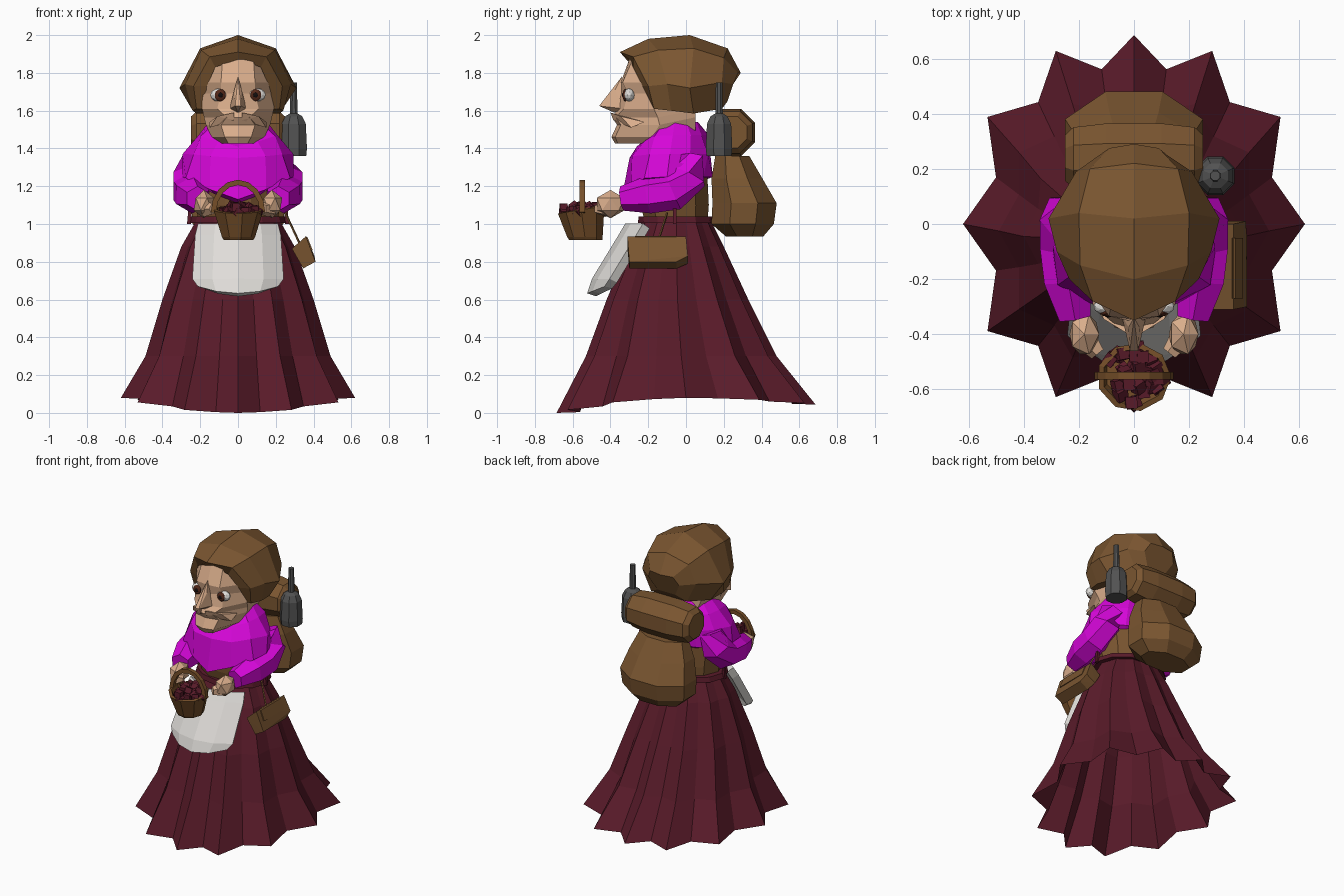
import bpy, bmesh, math, random
from mathutils import Vector, Matrix

if "Cube" in bpy.data.objects:
    bpy.data.objects.remove(bpy.data.objects["Cube"])
random.seed(4)


def material(name, r, g, b):
    m = bpy.data.materials.new(name)
    m.diffuse_color = (r, g, b, 1)
    m.use_nodes = True
    m.node_tree.nodes["Principled BSDF"].inputs["Base Color"].default_value = m.diffuse_color
    return m


MAROON = material("maroon_cloth", 0.102, 0.011, 0.023)
BROWN = material("brown", 0.195, 0.092, 0.030)
BASKET = material("wicker", 0.180, 0.078, 0.022)
MAGENTA = material("magenta_cloth", 0.68, 0.002, 0.70)
SKIN = material("skin", 0.70, 0.42, 0.26)
WHITE = material("off_white", 0.74, 0.72, 0.69)
GREY = material("dark_iron", 0.085, 0.085, 0.085)
IRIS = material("iris_brown", 0.09, 0.022, 0.01)
PUPIL = material("pupil_black", 0.006, 0.004, 0.004)


def finish(name, bm, mat):
    bmesh.ops.recalc_face_normals(bm, faces=bm.faces)
    me = bpy.data.meshes.new(name)
    bm.to_mesh(me)
    bm.free()
    me.materials.append(mat)
    ob = bpy.data.objects.new(name, me)
    bpy.context.collection.objects.link(ob)
    return ob


def loft(name, rings, mat, caps=(True, True), closed=True):
    """Skin a list of equal-length point rings."""
    bm = bmesh.new()
    vs = [[bm.verts.new(p) for p in r] for r in rings]
    n = len(rings[0])
    for a, b in zip(vs, vs[1:]):
        for i in range(n if closed else n - 1):
            j = (i + 1) % n
            bm.faces.new((a[i], a[j], b[j], b[i]))
    if caps[0]:
        bm.faces.new(vs[0])
    if caps[1]:
        bm.faces.new(vs[-1])
    return finish(name, bm, mat)


def stack(name, rows, n, mat, off=0.0, caps=(True, True), cx=0.0, mod=None, skew=0.0):
    """Stack of horizontal elliptical rings given as (z, centre y, rx, ry)."""
    rings = []
    for k, (z, cy, rx, ry) in enumerate(rows):
        ring = []
        for i in range(n):
            a = 2 * math.pi * (i + off) / n
            a += skew * math.sin(2 * a)
            s, dz = mod(k, i, a) if mod else (1, 0)
            if off:
                s /= math.cos(math.pi / n)
            ring.append((cx + rx * s * math.cos(a), cy + ry * s * math.sin(a), z + dz))
        rings.append(ring)
    return loft(name, rings, mat, caps)


def tube(name, pts, radii, n, mat):
    """Faceted tube along a path, with a radius per point."""
    pts = [Vector(p) for p in pts]
    rings = []
    for i, p in enumerate(pts):
        t = pts[min(i + 1, len(pts) - 1)] - pts[max(i - 1, 0)]
        q = t.to_track_quat('Z', 'Y')
        rings.append([p + q @ Vector((radii[i] * math.cos(2 * math.pi * (k + .5) / n),
                                      radii[i] * math.sin(2 * math.pi * (k + .5) / n), 0))
                      for k in range(n)])
    return loft(name, rings, mat)


def hull(name, pts, mat):
    bm = bmesh.new()
    for p in pts:
        bm.verts.new(p)
    bmesh.ops.convex_hull(bm, input=bm.verts)
    return finish(name, bm, mat)


def blob(name, loc, scale, mat, sub=1):
    bm = bmesh.new()
    bmesh.ops.create_icosphere(bm, subdivisions=sub, radius=1,
                               matrix=Matrix.Translation(loc) @ Matrix.Diagonal((*scale, 1)))
    return finish(name, bm, mat)


def mirrored(half):
    """Half ring starting on the x = 0 plane -> full ring."""
    return [(-x, y, z) for x, y, z in reversed(half[1:])] + list(half)


# Pleated skirt: 12-pointed star section, open underneath
def pleat(k, i, a):
    valley = (.95, .92, .90, .88, .83)[k]
    s = (valley if i % 2 else 1.0) * (1 + .03 * k / 4 * abs(math.sin(2 * a)))
    sy = math.sin(a)
    dz = (-.08 if sy < 0 else -.035) * sy * sy if k == 4 else 0
    return s, dz


stack("skirt", [(1.02, -.05, .22, .18), (.88, -.05, .30, .25), (.6, -.045, .40, .375),
                (.3, -.025, .49, .505), (.08, .0, .62, .685)], 24, MAROON,
      caps=(True, False), mod=pleat, skew=.07)

# Bodice, belt and hanging belt ends
stack("bodice", [(.99, -.05, .21, .17), (1.1, -.06, .22, .19), (1.3, -.07, .24, .19)], 10, BROWN)
stack("belt", [(1.005, -.05, .26, .205), (1.04, -.05, .25, .20)], 12, MAROON)
for sx in (-1, 1):
    tube("belt_tie", [(sx * .25, -.06, 1.12), (sx * .26, -.06, 1.0)], [.012, .014], 4, MAROON)

# Apron, curved round the skirt front
apron_rows = [(.99, .20, -.30), (.93, .215, -.335), (.70, .23, -.475), (.625, .20, -.50)]
apron = loft("apron", [[(w * u, y + .09 * u * u, z + (.04 * u * u if z < .65 else 0))
                        for u in (-1, -.55, 0, .55, 1)] for z, w, y in apron_rows],
             WHITE, caps=(False, False), closed=False)
solid = apron.modifiers.new("thickness", 'SOLIDIFY')
solid.thickness, solid.offset = .05, 0


# Shawl, with folds and a point dipping down in front
def fold(k, i, a):
    front = max(0, -math.sin(a)) ** 4
    return (.95 if (i + k) % 2 else 1.03), -front * (.10, .06, .02, .12, .11)[k]


stack("shawl", [(1.54, -.06, .15, .13), (1.47, -.07, .22, .185), (1.37, -.085, .285, .225),
                (1.25, -.10, .31, .235), (1.22, -.09, .24, .17)], 12, MAGENTA, mod=fold)

# Sleeves and hands
for sx in (-1, 1):
    tube("sleeve", [(sx * .21, .02, 1.35), (sx * .245, .02, 1.25), (sx * .25, -.07, 1.175),
                    (sx * .24, -.2, 1.155), (sx * .215, -.34, 1.135)],
         [.08, .10, .105, .10, .065], 6, MAGENTA)
    blob("hand", (sx * .18, -.40, 1.105), (.06, .085, .075), SKIN)
    tube("fingers", [(sx * .17, -.42, 1.08), (sx * .13, -.47, 1.08)], [.045, .03], 5, SKIN)

# Head: rows of (z, centre y, cheek x, cheek y, side x, side y)
face_rows = [(1.90, -.29, .08, -.27, .13, -.18), (1.75, -.345, .09, -.335, .18, -.21),
             (1.69, -.355, .09, -.305, .19, -.19), (1.61, -.36, .11, -.33, .19, -.17),
             (1.565, -.392, .06, -.37, .18, -.15), (1.525, -.365, .09, -.345, .17, -.14),
             (1.46, -.395, .07, -.375, .14, -.18), (1.425, -.375, .05, -.36, .10, -.17)]
loft("head", [mirrored([(0, yc, z), (cx, cy, z), (sx, sy, z), (sx * .9, .05, z + .04)])
              for z, yc, cx, cy, sx, sy in face_rows], SKIN)
hull("nose", [(0, -.34, 1.78), (.02, -.375, 1.71), (-.02, -.375, 1.71), (.045, -.33, 1.61),
              (-.045, -.33, 1.61), (.015, -.46, 1.625), (-.015, -.46, 1.625),
              (0, -.38, 1.59)], SKIN)
tube("neck", [(0, -.08, 1.38), (0, -.08, 1.6)], [.12, .12], 8, SKIN)
# Moustache-like folds running from the nose to the jaw
for sx in (-1, 1):
    hull("cheek_fold", [(sx * .02, -.40, 1.59), (sx * .02, -.385, 1.55), (sx * .11, -.345, 1.57),
                        (sx * .15, -.29, 1.51), (sx * .02, -.34, 1.57), (sx * .15, -.22, 1.54)], SKIN)

# Eyes
for sx in (-1, 1):
    blob("eye_white", (sx * .098, -.30, 1.683), (.05, .03, .036), WHITE, 2)
    blob("iris", (sx * .094, -.322, 1.682), (.030, .014, .033), IRIS, 2)
    blob("pupil", (sx * .093, -.331, 1.682), (.014, .008, .015), PUPIL, 2)

# Hair: half arches from the face opening to the back of the head
hair = [
    [(0, -.30, 1.87), (.12, -.28, 1.83), (.165, -.23, 1.73), (.18, -.17, 1.62)],
    [(0, -.35, 1.91), (.15, -.28, 1.885), (.235, -.20, 1.73), (.22, -.17, 1.61)],
    [(0, -.20, 1.98), (.195, -.15, 1.92), (.28, -.10, 1.74), (.24, -.08, 1.60)],
    [(0, .02, 2.0), (.20, .04, 1.93), (.31, .02, 1.72), (.22, .04, 1.585)],
    [(0, .22, 1.93), (.16, .20, 1.88), (.21, .19, 1.75), (.14, .19, 1.61)],
    [(0, .29, 1.80), (.09, .275, 1.80), (.12, .25, 1.74), (.07, .22, 1.65)]]
loft("hair", [mirrored(r) for r in hair], BROWN, caps=(False, True))

# Basket with handle and berries; the rim leans up towards the body
def lean(k, i, a):
    return 1, (.02 * math.sin(a) if k in (2, 3) else 0)


stack("basket", [(.915, -.53, .08, .09), (.93, -.535, .09, .095), (1.075, -.555, .135, .125),
                 (1.08, -.555, .115, .105), (1.03, -.55, .105, .09)], 9, BASKET, mod=lean)
arc = [math.pi * i / 8 for i in range(9)]
tube("basket_handle", [(.13 * math.cos(a), -.55, 1.06 + .16 * math.sin(a)) for a in arc],
     [.02] * 9, 4, BASKET)
for i in range(30):
    a, r = random.uniform(0, 6.28), .105 * math.sqrt(random.random())
    bm = bmesh.new()
    turn = Matrix.Rotation(random.uniform(0, 3), 4, Vector((random.random(), random.random(), .5)))
    bmesh.ops.create_cube(bm, size=.042, matrix=Matrix.Translation(
        (r * math.cos(a), -.545 + r * math.sin(a), random.uniform(1.06, 1.095))) @ turn)
    finish("berry", bm, MAROON)

# Side pouch with flap and strap
section = [(.285, .87), (.36, .935), (.41, .80), (.345, .765)]
hull("pouch", [(x, y, z) for x, z in section[:2] for y in (-.31, .0)]
     + [(x, y, z) for x, z in section[2:] for y in (-.30, -.05)]
     + [(.405, .01, .83), (.335, .01, .79)], BROWN)
hull("pouch_flap", [(x, y, z) for x, z in ((.355, .937), (.368, .93), (.396, .86), (.38, .86))
                    for y in (-.27, -.05)], BROWN)
tube("pouch_strap", [(.25, -.10, 1.06), (.325, -.15, .90)], [.006, .006], 4, BROWN)

# Backpack and bedroll
stack("backpack", [(.935, .31, .17, .10), (1.0, .30, .24, .165), (1.11, .31, .25, .17),
                   (1.24, .27, .215, .135), (1.36, .245, .165, .09)], 8, BROWN, off=.5)
tube("bedroll", [(x, .24, 1.485) for x in (-.25, -.22, -.1, .1, .22, .25)],
     [.09, .12, .135, .135, .12, .09], 8, BROWN)

# Hanging lantern
stack("lantern", [(1.36, .175, .066, .066), (1.40, .175, .07, .07), (1.53, .175, .064, .064),
                  (1.57, .175, .045, .045), (1.585, .175, .02, .02), (1.75, .175, .017, .017)],
      8, GREY, off=.5, cx=.295)
tube("lantern_bracket", [(.20, .2, 1.48), (.28, .18, 1.48)], [.014, .014], 4, GREY)
